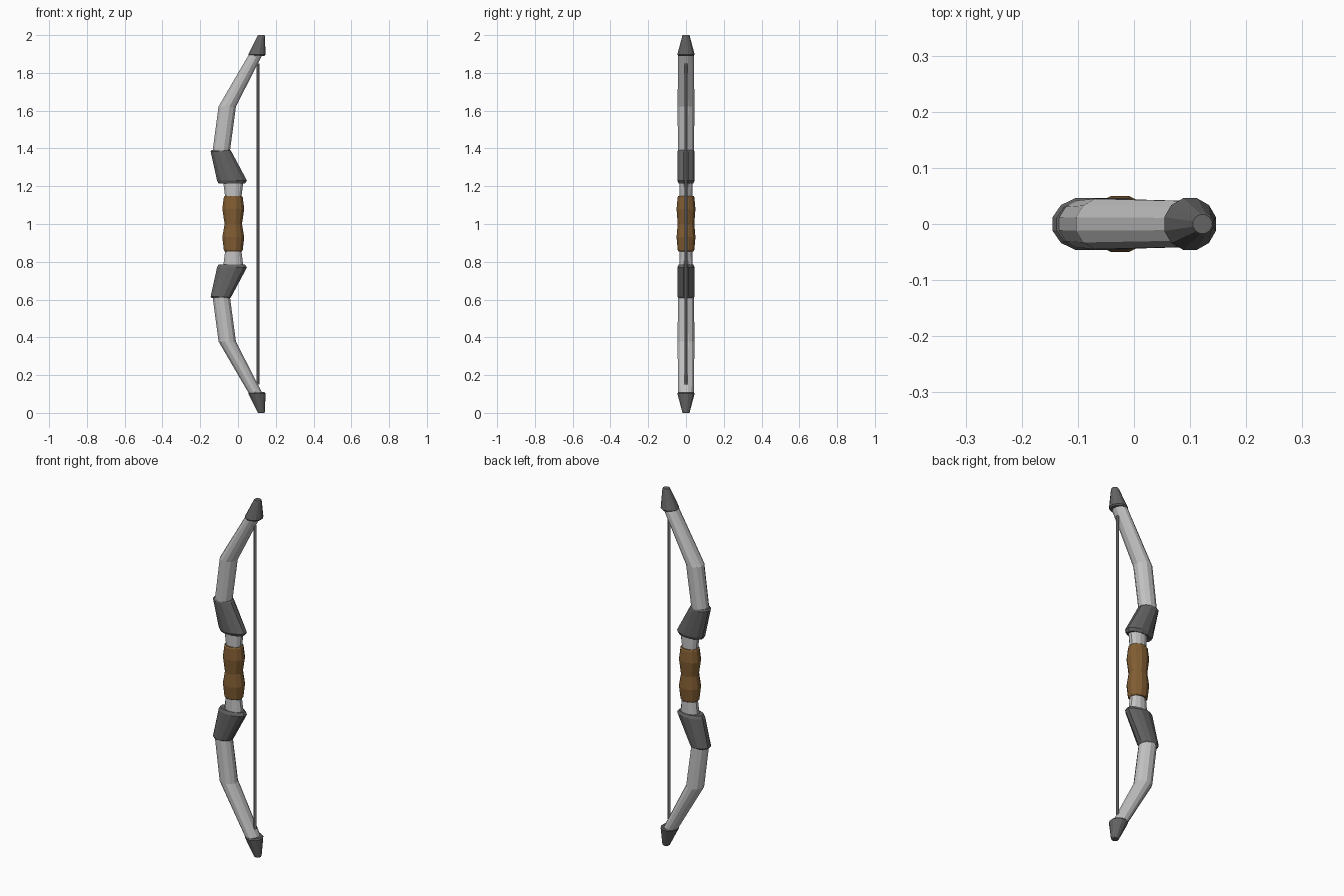
import bpy, bmesh, math

if "Cube" in bpy.data.objects:
    bpy.data.objects.remove(bpy.data.objects["Cube"])

SIDES = 12


def material(name, r, g, b):
    m = bpy.data.materials.new(name)
    m.diffuse_color = (r, g, b, 1)
    m.use_nodes = True
    m.node_tree.nodes["Principled BSDF"].inputs["Base Color"].default_value = m.diffuse_color
    return m


limb_grey = material("limb grey", 0.54, 0.54, 0.54)
dark_grey = material("dark grey", 0.125, 0.125, 0.125)
string_grey = material("string grey", 0.32, 0.32, 0.32)
leather = material("leather brown", 0.22, 0.11, 0.033)


def loft(name, rings, mat, sides=SIDES, flip=False):
    """Skin horizontal elliptical rings (z, centre x, half width x, half width y)."""
    bm = bmesh.new()
    loops = []
    k = 1 / math.cos(math.pi / sides)   # half widths measured to the flats
    for z, cx, rx, ry in rings:
        z = 2 - z if flip else z
        loop = []
        for i in range(sides):
            a = 2 * math.pi * (i + 0.5) / sides
            loop.append(bm.verts.new((cx + rx * k * math.cos(a), ry * k * math.sin(a), z)))
        loops.append(loop)
    for lo, hi in zip(loops, loops[1:]):
        for i in range(sides):
            j = (i + 1) % sides
            bm.faces.new((lo[i], lo[j], hi[j], hi[i]))
    bm.faces.new(loops[0][::-1])
    bm.faces.new(loops[-1])
    bmesh.ops.recalc_face_normals(bm, faces=bm.faces)
    me = bpy.data.meshes.new(name)
    bm.to_mesh(me)
    bm.free()
    me.materials.append(mat)
    ob = bpy.data.objects.new(name, me)
    bpy.context.collection.objects.link(ob)
    return ob


# Upper and lower halves, mirrored about z = 1
limb = [(1.00, -0.025, 0.040, 0.033), (1.15, -0.025, 0.044, 0.034),
        (1.23, -0.025, 0.054, 0.035), (1.39, -0.088, 0.046, 0.042),
        (1.622, -0.057, 0.046, 0.045), (1.90, 0.095, 0.036, 0.041)]
guard = [(1.214, -0.033, 0.070, 0.038), (1.230, -0.032, 0.079, 0.046),
         (1.384, -0.090, 0.055, 0.046), (1.393, -0.090, 0.048, 0.040)]
cap = [(1.890, 0.099, 0.041, 0.041), (1.897, 0.100, 0.046, 0.046),
       (1.994, 0.122, 0.020, 0.020), (2.00, 0.122, 0.017, 0.017)]
for side, flip in (("upper", False), ("lower", True)):
    loft(side + "_limb", limb, limb_grey, flip=flip)
    loft(side + "_guard", guard, dark_grey, flip=flip)
    loft(side + "_tip_cap", cap, dark_grey, flip=flip)

# Waisted leather grip
loft("grip", [(z, -0.025, rx, ry) for z, rx, ry in (
    (0.855, 0.045, 0.040), (0.862, 0.050, 0.044), (0.93, 0.058, 0.050),
    (1.00, 0.046, 0.044), (1.08, 0.058, 0.050), (1.142, 0.050, 0.044),
    (1.149, 0.045, 0.040))], leather)

# Bow string
loft("string", [(0.15, 0.106, 0.0075, 0.0075), (1.85, 0.106, 0.0075, 0.0075)], string_grey, 8)
